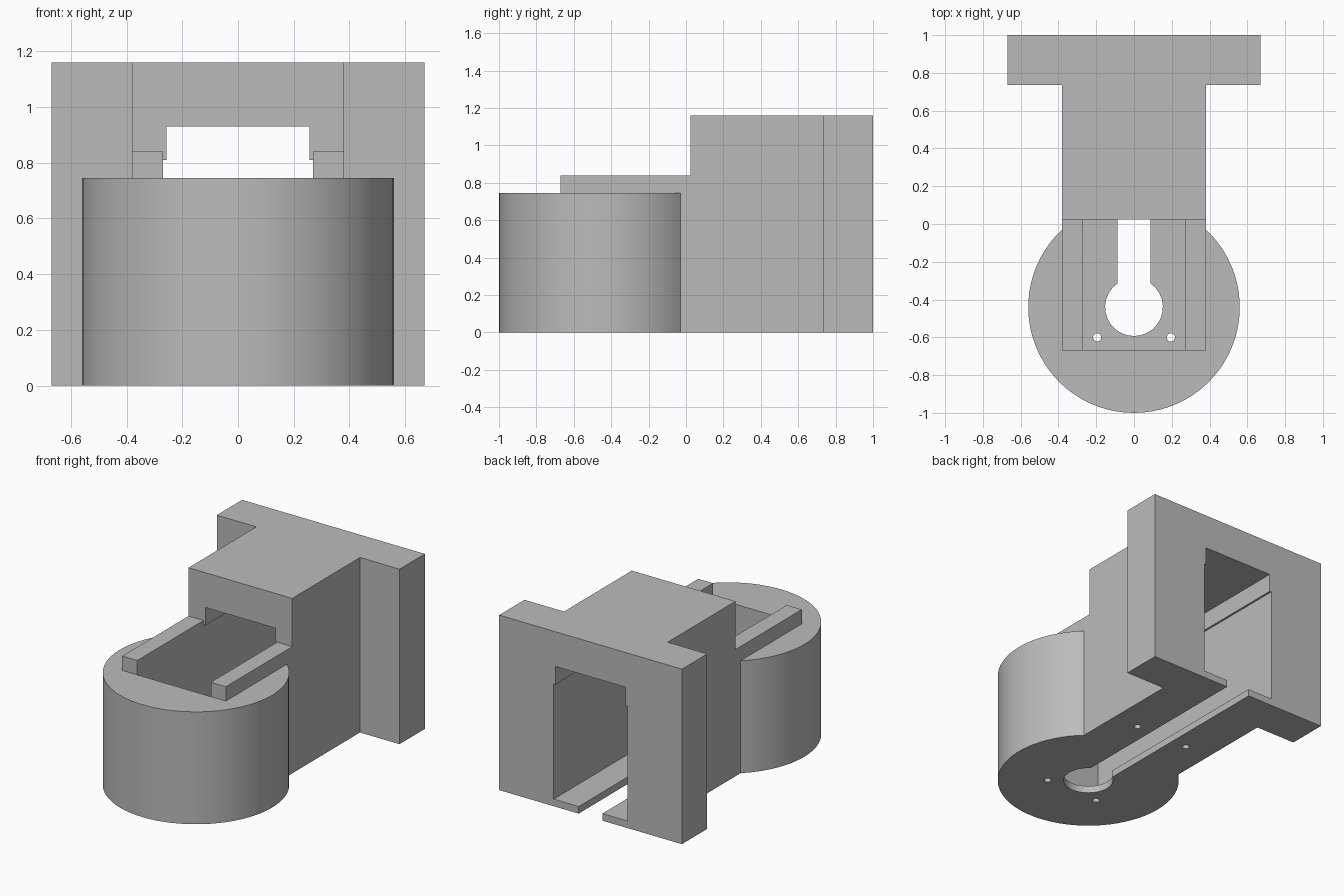
import bpy
import bmesh
from math import sin, cos, acos, asin, pi

cube = bpy.data.objects.get("Cube")
if cube:
    bpy.data.objects.remove(cube, do_unlink=True)

grey = bpy.data.materials.new("plain grey")
grey.use_nodes = True
colour = (0.5, 0.5, 0.5, 1)
grey.diffuse_color = colour
grey.node_tree.nodes["Principled BSDF"].inputs["Base Color"].default_value = colour

DRUM_Y, DRUM_R, DRUM_TOP = -0.44, 0.56, 0.745
NECK, PLATE, PLATE_Y, TOP = 0.38, 0.67, 0.735, 1.16
FLOOR, POCKET, POCKET_FRONT, NECK_FRONT = 0.047, 0.27, -0.67, 0.025


def prism(name, outline, z0, z1):
    """Extrude a plan outline between two heights."""
    bm = bmesh.new()
    face = bm.faces.new([bm.verts.new((x, y, z0)) for x, y in outline])
    up = bmesh.ops.extrude_face_region(bm, geom=[face])["geom"]
    verts = [v for v in up if isinstance(v, bmesh.types.BMVert)]
    bmesh.ops.translate(bm, verts=verts, vec=(0, 0, z1 - z0))
    bmesh.ops.recalc_face_normals(bm, faces=bm.faces)
    mesh = bpy.data.meshes.new(name)
    bm.to_mesh(mesh)
    bm.free()
    mesh.materials.append(grey)
    obj = bpy.data.objects.new(name, mesh)
    bpy.context.collection.objects.link(obj)
    return obj


def box(name, x0, x1, y0, y1, z0, z1):
    return prism(name, [(x0, y0), (x1, y0), (x1, y1), (x0, y1)], z0, z1)


def arc(x, y, r, start, end, steps):
    angles = [start + (end - start) * i / steps for i in range(steps + 1)]
    return [(x + r * cos(a), y + r * sin(a)) for a in angles]


def drum_with_neck(r, half, steps):
    """Arc round the front, open at the back where a straight neck joins."""
    a = acos(half / r)
    return arc(0, DRUM_Y, r, a, -pi - a, steps)


def activate(obj):
    bpy.ops.object.select_all(action="DESELECT")
    obj.select_set(True)
    bpy.context.view_layer.objects.active = obj


def cut(obj, cutter):
    cutter.hide_render = True
    mod = obj.modifiers.new("cut", "BOOLEAN")
    mod.operation, mod.solver, mod.object = "DIFFERENCE", "EXACT", cutter
    activate(obj)
    bpy.ops.object.modifier_apply(modifier=mod.name)
    bpy.data.objects.remove(cutter, do_unlink=True)


# Body: round drum, straight neck and wide back plate
outline = drum_with_neck(DRUM_R, NECK, 56)
outline += [(-NECK, PLATE_Y), (-PLATE, PLATE_Y), (-PLATE, 1),
            (PLATE, 1), (PLATE, PLATE_Y), (NECK, PLATE_Y)]
body = prism("body", outline, 0, TOP)

# Lower the drum in front of the neck
cut(body, box("drum_clearance", -1, 1, -1.2, NECK_FRONT, DRUM_TOP, TOP + 0.2))

# Channel running through to the back, slightly narrower above the ledge
cut(body, box("pocket_cutter", -POCKET, POCKET, POCKET_FRONT, 1.2, FLOOR, 0.81))
cut(body, box("upper_channel_cutter", -0.257, 0.257, -0.3, 1.2, 0.7, 0.93))

# Keyhole slot in the floor
keyhole = drum_with_neck(0.153, 0.087, 22) + [(-0.087, 1.2), (0.087, 1.2)]
cut(body, prism("keyhole_cutter", keyhole, -0.1, 0.2))

# Four screw holes in the floor
for side in (-1, 1):
    for y in (-0.6, 0.265):
        ring = arc(side * 0.195, y, 0.022, 0, 2 * pi, 16)[:-1]
        cut(body, prism("screw_hole_cutter", ring, -0.1, 0.2))

activate(body)
bpy.ops.object.shade_smooth_by_angle(angle=pi / 6)

# Guide rails on top of the drum
for name, x0, x1 in (("left_rail", POCKET, NECK), ("right_rail", -NECK, -POCKET)):
    box(name, x0, x1, POCKET_FRONT, NECK_FRONT, DRUM_TOP, 0.84)
